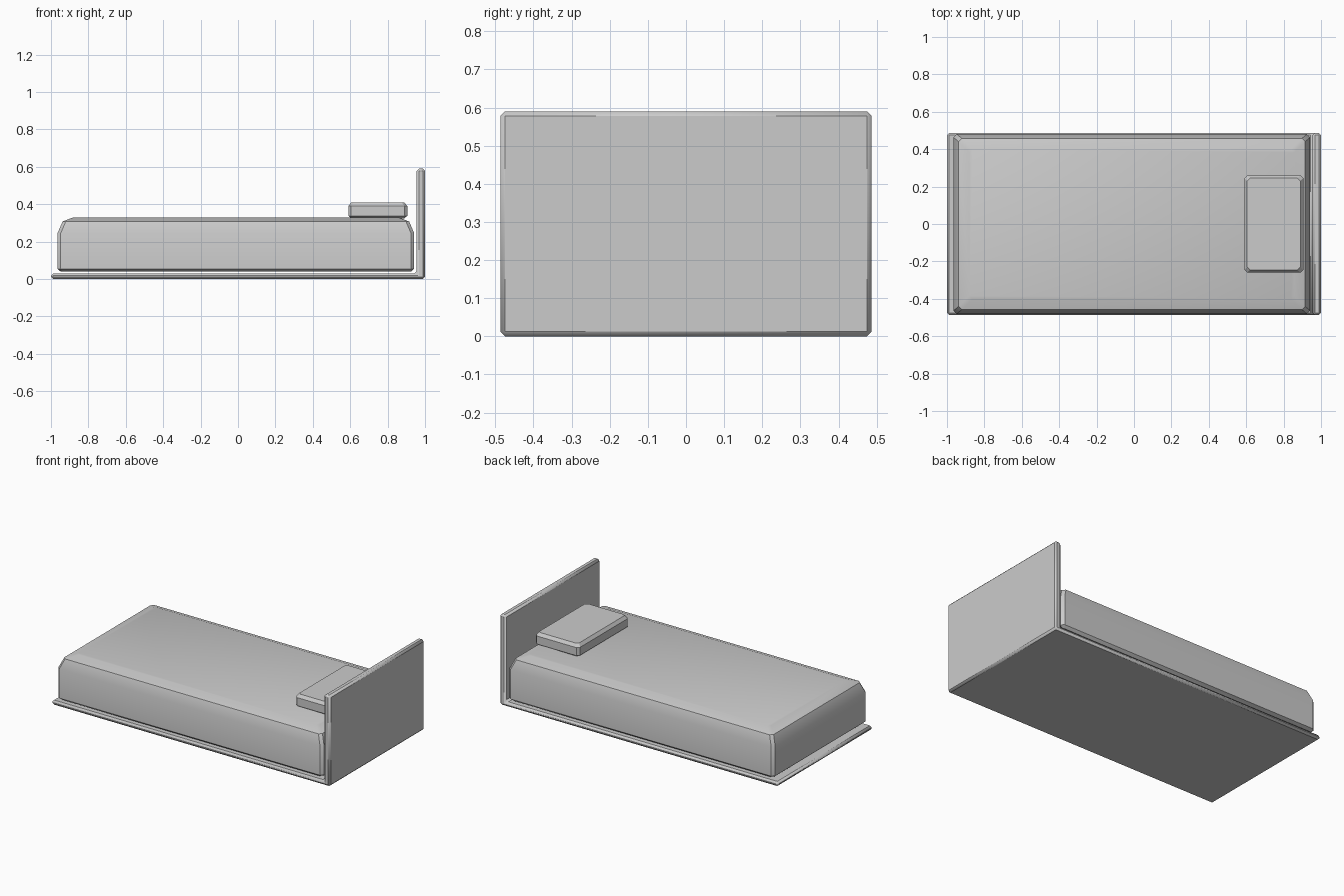
import bpy, bmesh

cube = bpy.data.objects.get("Cube")
if cube:
    bpy.data.objects.remove(cube, do_unlink=True)

grey = bpy.data.materials.new("plain grey")
grey.use_nodes = True
COLOUR = (0.6, 0.6, 0.6, 1)
grey.diffuse_color = COLOUR
grey.node_tree.nodes["Principled BSDF"].inputs["Base Color"].default_value = COLOUR


def finish(name, bm):
    bmesh.ops.recalc_face_normals(bm, faces=bm.faces)
    mesh = bpy.data.meshes.new(name)
    bm.to_mesh(mesh)
    bm.free()
    mesh.materials.append(grey)
    obj = bpy.data.objects.new(name, mesh)
    bpy.context.collection.objects.link(obj)
    return obj


def chamfer(obj, width):
    mod = obj.modifiers.new("chamfer", "BEVEL")
    mod.width = width
    mod.segments = 1
    mod.limit_method = 'ANGLE'


def loft(name, rings, cut):
    """Stack of corner-cut rectangles (x0, x1, half depth, z), closed at both ends."""
    bm = bmesh.new()
    loops = []
    for x0, x1, h, z in rings:
        pts = [(x0 + cut, -h), (x1 - cut, -h), (x1, -h + cut), (x1, h - cut),
               (x1 - cut, h), (x0 + cut, h), (x0, h - cut), (x0, -h + cut)]
        loops.append([bm.verts.new((x, y, z)) for x, y in pts])
    for a, b in zip(loops, loops[1:]):
        for i in range(8):
            j = (i + 1) % 8
            bm.faces.new((a[i], a[j], b[j], b[i]))
    bm.faces.new(loops[0])
    bm.faces.new(loops[-1])
    return finish(name, bm)


# Base and headboard: one L-shaped profile swept across the width
profile = [(-1, 0), (1, 0), (1, 0.59), (0.955, 0.59), (0.955, 0.03), (-1, 0.03)]
bm = bmesh.new()
face = bm.faces.new([bm.verts.new((x, -0.487, z)) for x, z in profile])
swept = bmesh.ops.extrude_face_region(bm, geom=[face])["geom"]
bmesh.ops.translate(bm, vec=(0, 0.974, 0),
                    verts=[v for v in swept if isinstance(v, bmesh.types.BMVert)])
chamfer(finish("bed_frame", bm), 0.012)

# Mattress: straight sides, sloping shoulders and a gently crowned top
loft("mattress", [
    (-0.948, 0.925, 0.463, 0.04),
    (-0.965, 0.942, 0.48, 0.055),
    (-0.965, 0.942, 0.48, 0.245),
    (-0.938, 0.915, 0.458, 0.308),
    (-0.88, 0.857, 0.40, 0.33),
], 0.017)

# Pillow
loft("pillow", [
    (0.605, 0.89, 0.245, 0.325),
    (0.59, 0.905, 0.26, 0.338),
    (0.59, 0.905, 0.26, 0.39),
    (0.605, 0.89, 0.245, 0.41),
], 0.015)

# Soft shading over the shallow angles
for name in ("bed_frame", "mattress", "pillow"):
    bpy.ops.object.select_all(action='DESELECT')
    obj = bpy.data.objects[name]
    obj.select_set(True)
    bpy.context.view_layer.objects.active = obj
    bpy.ops.object.shade_smooth_by_angle(angle=0.55)
